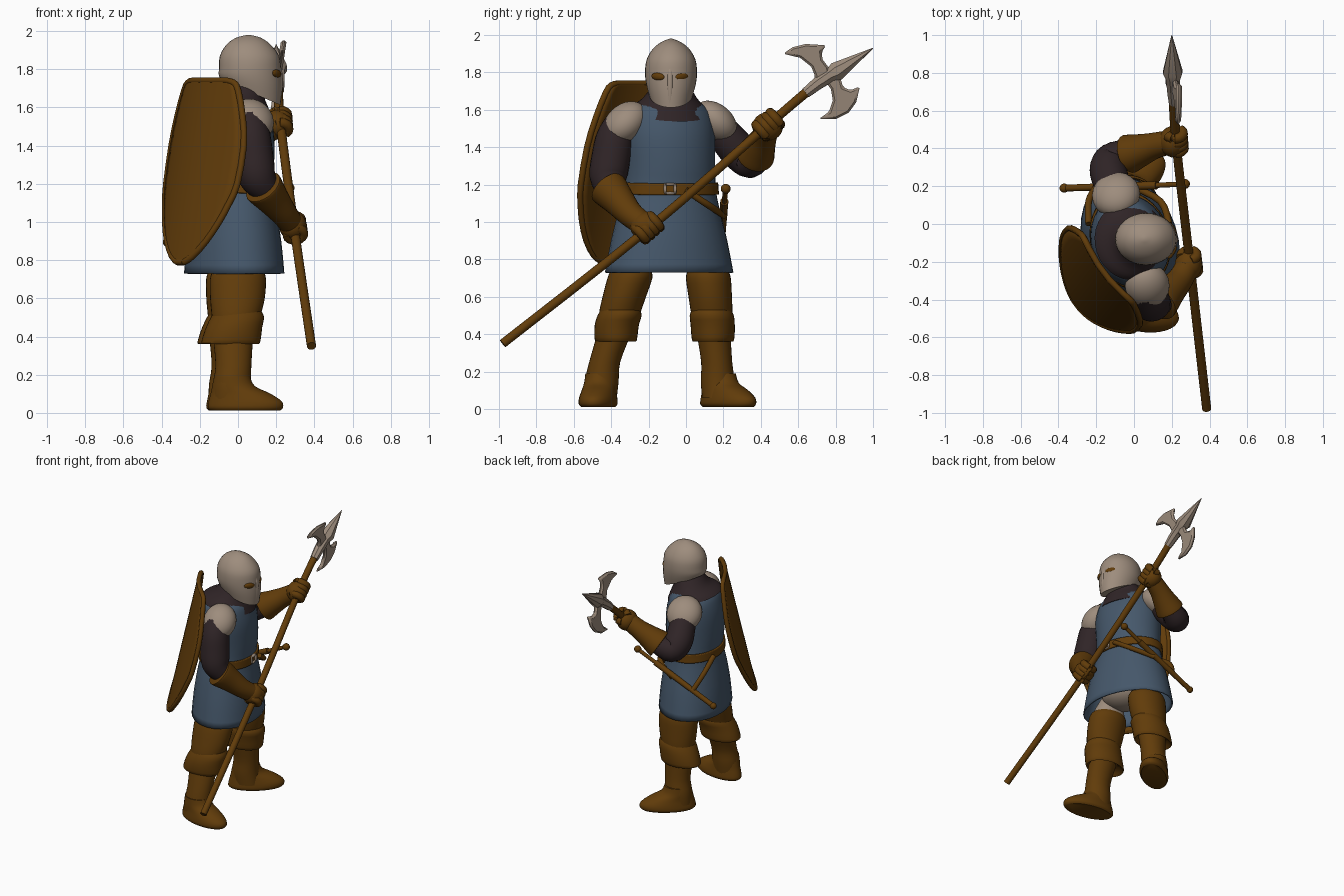
import bpy, bmesh, math
from mathutils import Vector, Matrix

if "Cube" in bpy.data.objects:
    bpy.data.objects.remove(bpy.data.objects["Cube"])


def material(name, rgb):
    m = bpy.data.materials.new(name)
    m.use_nodes = True
    m.diffuse_color = (*rgb, 1)
    m.node_tree.nodes["Principled BSDF"].inputs["Base Color"].default_value = (*rgb, 1)
    return m


LEATHER = material("brown leather", (0.12, 0.045, 0.003))
CLOTH = material("blue cloth", (0.06, 0.096, 0.145))
STEEL = material("pale steel", (0.34, 0.265, 0.205))
MAIL = material("dark mail", (0.029, 0.018, 0.02))
made = []


def finish(name, bm, mat):
    bmesh.ops.recalc_face_normals(bm, faces=bm.faces)
    mesh = bpy.data.meshes.new(name)
    bm.to_mesh(mesh)
    bm.free()
    mesh.materials.append(mat)
    ob = bpy.data.objects.new(name, mesh)
    bpy.context.collection.objects.link(ob)
    made.append(ob)
    return ob


def solidify(ob, thickness):
    mod = ob.modifiers.new("thickness", "SOLIDIFY")
    mod.thickness = thickness
    mod.offset = -1


def resample(rows, k):
    """Catmull-Rom rows of numbers, k steps per span."""
    rows = [Vector(r) for r in rows]
    out = []
    for i in range(len(rows) - 1):
        b, c = rows[i], rows[i + 1]
        a, d = rows[max(i - 1, 0)], rows[min(i + 2, len(rows) - 1)]
        for s in range(k):
            t = s / k
            out.append(b + (c - a) * (t / 2) + (a * 2 - b * 5 + c * 4 - d) * (t * t / 2)
                       + (b * 3 - a - c * 3 + d) * (t ** 3 / 2))
    return out + [rows[-1]]


def bridge(bm, loops, caps):
    rings = [[bm.verts.new(p) for p in loop] for loop in loops]
    n = len(rings[0])
    for a, b in zip(rings, rings[1:]):
        for i in range(n):
            bm.faces.new((a[i], a[(i + 1) % n], b[(i + 1) % n], b[i]))
    if caps:
        bm.faces.new(rings[0])
        bm.faces.new(rings[-1])


def loft(name, rows, mat, yaw=0, caps=True, k=3, n=32):
    """Stack of level ellipses: x, y, z, rx, ry, slope of z along x."""
    turn = Matrix.Rotation(math.radians(yaw), 3, "Z")
    loops = []
    for x, y, z, rx, ry, slope in resample(rows, k):
        loop = []
        for i in range(n):
            a = math.tau * i / n
            p = Vector((rx * math.cos(a), ry * math.sin(a), 0))
            p.z = slope * p.x
            loop.append(turn @ p + Vector((x, y, z)))
        loops.append(loop)
    bm = bmesh.new()
    bridge(bm, loops, caps)
    return finish(name, bm, mat)


def tube(name, rows, mat, k=4, n=16):
    """Round sweep through x, y, z, radius."""
    pts = resample(rows, k)
    loops = []
    for i, p in enumerate(pts):
        along = (pts[min(i + 1, len(pts) - 1)].xyz - pts[max(i - 1, 0)].xyz).normalized()
        u = along.cross(Vector((0.9, -0.2, 0.35))).normalized()
        v = along.cross(u)
        loops.append([p.xyz + (u * math.cos(math.tau * j / n) + v * math.sin(math.tau * j / n)) * p.w
                      for j in range(n)])
    bm = bmesh.new()
    bridge(bm, loops, True)
    return finish(name, bm, mat)


def blob(name, loc, size, mat, yaw=0, roll=0):
    bm = bmesh.new()
    bmesh.ops.create_uvsphere(bm, u_segments=24, v_segments=16, radius=1)
    m = (Matrix.Translation(loc) @ Matrix.Rotation(math.radians(yaw), 4, "Z")
         @ Matrix.Rotation(math.radians(roll), 4, "X") @ Matrix.Diagonal((*size, 1)))
    bmesh.ops.transform(bm, matrix=m, verts=bm.verts)
    return finish(name, bm, mat)


# Body
YAW = 18
solidify(loft("tunic", [(-.02, -.09, .73, .252, .352, 0), (-.02, -.09, .9, .238, .318, 0),
                        (-.02, -.09, 1.05, .215, .28, 0), (-.02, -.085, 1.17, .195, .25, 0),
                        (-.02, -.085, 1.3, .205, .245, 0), (-.02, -.09, 1.45, .205, .25, 0),
                        (-.02, -.09, 1.55, .185, .24, 0), (-.015, -.09, 1.61, .16, .205, 0),
                        (0, -.085, 1.66, .1, .13, 0)], CLOTH, YAW, caps=False), .01)
solidify(loft("belt", [(-.02, -.085, 1.15, .21, .267, -.03), (-.02, -.085, 1.18, .21, .264, -.03),
                       (-.02, -.085, 1.212, .208, .262, -.03)], LEATHER, YAW, caps=False), .015)
loft("mail_collar", [(-.015, -.09, 1.58, .192, .21, -.22), (-.012, -.09, 1.62, .168, .19, -.12),
                     (.01, -.085, 1.665, .125, .145, -.05), (.04, -.08, 1.73, .11, .1, 0)], MAIL, YAW)
for dy, dz, sy, sz in ((0, .024, .03, .008), (0, -.024, .03, .008), (.027, 0, .008, .03), (-.027, 0, .008, .03)):
    blob("buckle_bar", (.193, -.085 + dy, 1.178 + dz), (.012, sy, sz), STEEL, YAW)

# Helmet with eye openings
loft("helmet", [(.065, -.08, 1.68, .158, .116, -.43), (.065, -.08, 1.74, .166, .133, -.2),
                (.063, -.08, 1.8, .163, .139, 0), (.06, -.08, 1.87, .155, .13, 0),
                (.055, -.08, 1.93, .115, .094, 0), (.055, -.08, 1.965, .065, .047, 0),
                (.055, -.08, 1.98, .008, .008, 0)], STEEL)
tube("face_ridge", [(.208, -.085, 1.63, .016), (.217, -.085, 1.72, .018),
                    (.213, -.085, 1.8, .016), (.195, -.085, 1.86, .01)], STEEL)
for s in (-1, 1):
    blob("eye_opening", (.203, -.087 + s * .063, 1.778), (.014, .04, .02), LEATHER, s * 31, s * 6)

# Legs: lean moves each leg outward below the hip
blob("breeches_seat", (-.02, -.09, .85), (.16, .2, .11), STEEL, YAW)
for side, hip, lean, x0, toe_yaw in (("right", -.295, -1, 0, -10), ("left", .118, .33, -.02, 40)):
    def ring(x, out, z, rx, ry):
        return (x + x0, hip + lean * out, z, rx, ry, 0)
    loft(side + "_breeches", [ring(0, 0, .69, .125, .102), ring(0, -.01, .75, .124, .1),
                              ring(0, -.04, .86, .08, .07)], STEEL)
    loft(side + "_legging", [ring(-.02, .075, .42, .11, .095), ring(-.01, .06, .51, .128, .11),
                             ring(-.003, .035, .6, .143, .116), ring(0, .005, .7, .147, .12),
                             ring(0, 0, .74, .134, .108)], LEATHER)
    loft(side + "_boot_cuff", [ring(-.035, .08, .39, .11, .08), ring(-.04, .08, .36, .148, .106),
                               ring(-.035, .08, .385, .154, .115), ring(-.02, .075, .45, .147, .118),
                               ring(-.003, .06, .5, .14, .118), ring(0, .055, .53, .125, .105)], LEATHER, k=2)
    loft(side + "_boot_shaft", [ring(-.03, .16, .06, .105, .085), ring(-.032, .155, .15, .1, .09),
                                ring(-.024, .14, .25, .094, .083), ring(-.026, .09, .4, .105, .09)], LEATHER)
    d = Vector((math.cos(math.radians(toe_yaw)), math.sin(math.radians(toe_yaw))))
    ankle = Vector((-.045 + x0, hip + lean * .16))
    foot = []
    for fwd, z, length, width in ((.085, .012, .185, .088), (.085, .028, .2, .1), (.084, .06, .195, .098),
                                  (.06, .1, .16, .09), (.022, .14, .113, .085), (.014, .19, .095, .08)):
        c = ankle + d * fwd
        foot.append((c.x, c.y, z, length, width, 0))
    loft(side + "_boot_foot", foot, LEATHER, toe_yaw)

# Polearm shaft
SHAFT = [(.385, -.98, .35, .024), (.295, -.2, .965, .024), (.222, .44, 1.52, .024), (.21, .68, 1.725, .026)]
tube("polearm_shaft", SHAFT, LEATHER)


def gauntlet(side, cuff, wrist, hand, axis):
    """Flared cuff, fist and four fingers wrapped round the shaft."""
    cuff, wrist, hand, axis = Vector(cuff), Vector(wrist), Vector(hand), Vector(axis).normalized()
    mid = cuff.lerp(wrist, .5)
    tube(side + "_gauntlet_cuff", [(*cuff.lerp(wrist, .06), .075), (*cuff, .1), (*cuff.lerp(wrist, .1), .102),
                                   (*mid, .086), (*wrist, .07), (*wrist.lerp(hand, .7), .064)], LEATHER, n=24)
    back = (wrist - hand).normalized()
    blob(side + "_fist", hand + back * .018, (.072, .082, .076), LEATHER)
    side_dir = axis.cross(back).normalized()
    back = side_dir.cross(axis)
    for f in range(4):
        centre = hand + axis * (f - 1.5) * .033
        path = []
        for step in range(7):
            a = math.radians(40 + step * 45)
            path.append((*(centre + (back * math.cos(a) + side_dir * math.sin(a)) * .042), .027))
        tube(side + "_finger", path, LEATHER, k=2, n=10)


# Arms and pauldrons
tube("right_sleeve", [(.06, -.34, 1.54, .085), (.07, -.38, 1.45, .1), (.08, -.4, 1.35, .104),
                      (.1, -.415, 1.24, .1), (.155, -.395, 1.16, .07)], MAIL, n=24)
tube("left_sleeve", [(-.1, .15, 1.54, .08), (-.12, .22, 1.45, .095), (-.135, .29, 1.37, .1),
                     (-.11, .345, 1.325, .09), (-.02, .38, 1.36, .07)], MAIL, n=24)
gauntlet("right", (.13, -.42, 1.185), (.24, -.3, 1.045), (.295, -.205, .97), (-.08, .64, .55))
gauntlet("left", (-.03, .37, 1.355), (.11, .415, 1.45), (.22, .44, 1.52), (-.04, .64, .55))
blob("right_pauldron", (.07, -.325, 1.53), (.118, .135, .098), STEEL, YAW, 42)
blob("left_pauldron", (-.095, .155, 1.535), (.128, .135, .094), STEEL, YAW, -42)

# Polearm head: spike and two crescent blades with bevelled edges
tube("head_spike", [(.213, .64, 1.69, .03), (.21, .7, 1.738, .036), (.207, .77, 1.785, .04),
                    (.205, .805, 1.805, .055), (.2, 1, 1.93, .002)], STEEL, k=1, n=8)
UPPER = [(.68, 1.74), (.69, 1.78), (.67, 1.83), (.61, 1.878), (.52, 1.9), (.57, 1.935), (.64, 1.952),
         (.75, 1.945), (.725, 1.91), (.73, 1.87), (.76, 1.83), (.77, 1.79)]
LOWER = [(.74, 1.76), (.775, 1.71), (.785, 1.65), (.765, 1.59), (.71, 1.55), (.8, 1.55), (.87, 1.585),
         (.91, 1.64), (.93, 1.725), (.88, 1.705), (.84, 1.72), (.82, 1.79)]
for name, outline in (("upper_blade", UPPER), ("lower_blade", LOWER)):
    bm = bmesh.new()
    face = bm.faces.new([bm.verts.new((.195 + .15 * (z - 1.75), y, z)) for y, z in outline])
    grown = bmesh.ops.extrude_face_region(bm, geom=[face])
    moved = [v for v in grown["geom"] if isinstance(v, bmesh.types.BMVert)]
    bmesh.ops.translate(bm, vec=(.03, 0, 0), verts=moved)
    bevel = finish(name, bm, STEEL).modifiers.new("edge", "BEVEL")
    bevel.width = .011

# Sword with hanger straps
tube("scabbard", [(-.37, .19, .895, .018), (.12, .205, 1.11, .022)], LEATHER, k=1)
tube("sword_grip", [(.12, .205, 1.11, .014), (.27, .212, 1.178, .014)], LEATHER, k=1)
blob("sword_pommel", (.27, .212, 1.178), (.026, .026, .026), LEATHER)
blob("scabbard_tip", (-.37, .19, .895), (.024, .024, .024), LEATHER)
tube("front_strap", [(.185, .0, 1.17, .018), (.14, .12, 1.09, .018), (-.02, .205, 1.035, .018)], LEATHER)
tube("back_strap", [(-.24, .0, 1.18, .018), (-.24, .12, 1.09, .018), (-.2, .195, .98, .018)], LEATHER)

# Shield: curved kite with a slim rolled rim
TOP, BOTTOM = Vector((-.172, -.262, 1.74)), Vector((-.31, -.435, .79))
ACROSS, OUT = Vector((.6, -.8, 0)), Vector((-.8, -.6, 0))
widths = resample([(.79, .03), (.82, .09), (.9, .17), (1, .235), (1.1, .28), (1.2, .31),
                   (1.4, .315), (1.55, .285), (1.69, .235), (1.73, .2), (1.74, .15)], 2)


def shield_point(z, half, u):
    centre = BOTTOM.lerp(TOP, (z - BOTTOM.z) / (TOP.z - BOTTOM.z))
    return centre + ACROSS * half * u - OUT * .06 * (u * half / .3) ** 2


bm = bmesh.new()
COLS = 12
grid = [[bm.verts.new(shield_point(z, h, 2 * c / COLS - 1)) for c in range(COLS + 1)] for z, h in widths]
for a, b in zip(grid, grid[1:]):
    for c in range(COLS):
        bm.faces.new((a[c], a[c + 1], b[c + 1], b[c]))
solidify(finish("shield", bm, LEATHER), .03)
rim = [shield_point(z, h, 1) for z, h in widths] + [shield_point(*widths[-1], u / 3) for u in (1, -1)]
rim += [shield_point(z, h, -1) for z, h in reversed(widths)] + [shield_point(*widths[0], 1)]
tube("shield_rim", [(*(p - OUT * .012), .017) for p in rim], LEATHER, k=1, n=10)

# Smooth shading with sharp creases kept
bpy.ops.object.select_all(action="DESELECT")
for ob in made:
    ob.select_set(True)
bpy.context.view_layer.objects.active = made[0]
bpy.ops.object.shade_smooth_by_angle(angle=math.radians(40))
